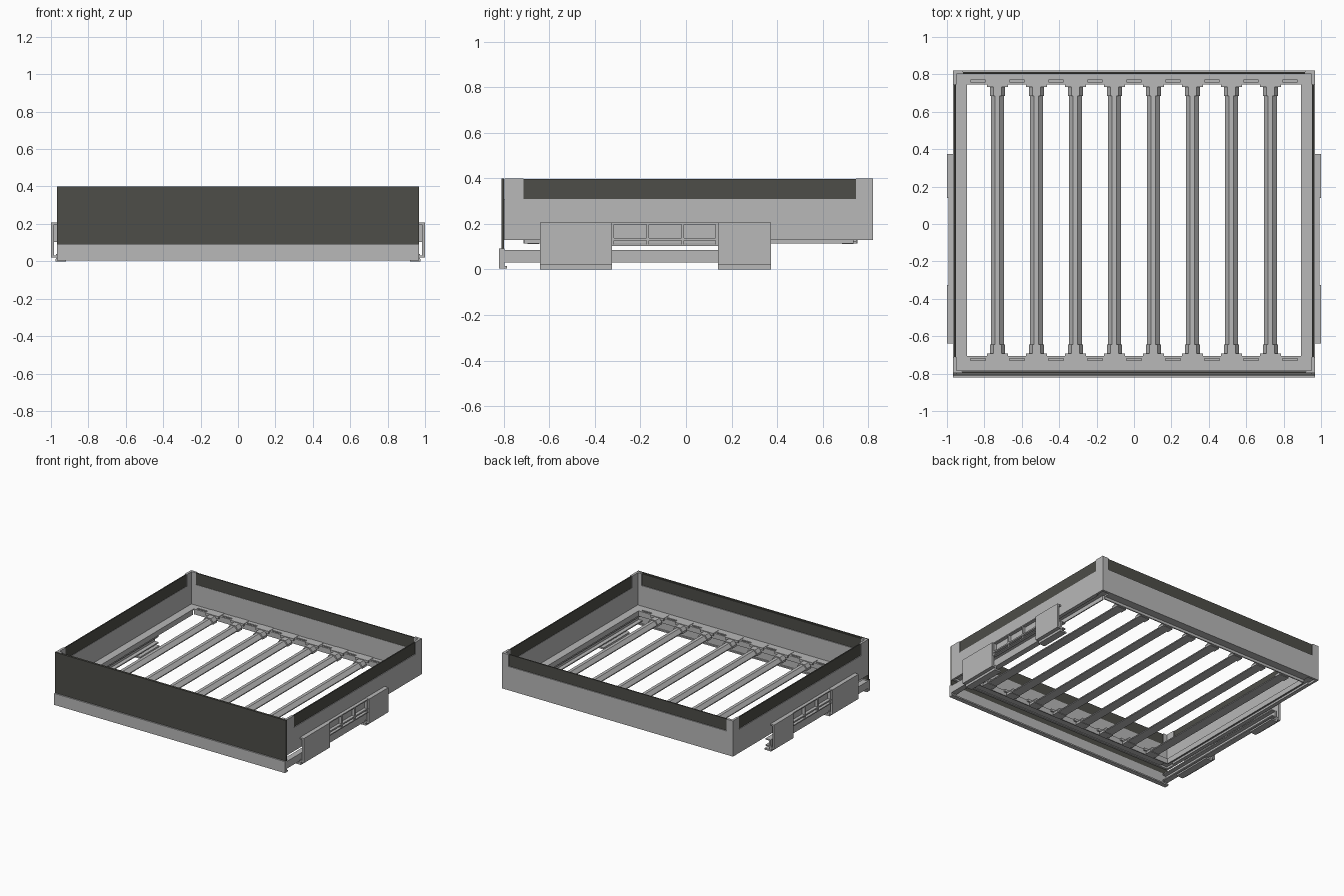
import bpy, bmesh
from mathutils import Vector

cube = bpy.data.objects.get("Cube")
if cube:
    bpy.data.objects.remove(cube, do_unlink=True)


def material(name, rgb):
    m = bpy.data.materials.new(name)
    m.use_nodes = True
    m.diffuse_color = (*rgb, 1)
    m.node_tree.nodes["Principled BSDF"].inputs["Base Color"].default_value = (*rgb, 1)
    return m


GREY = material("light grey", (0.48, 0.48, 0.48))
DARK = material("dark panel", (0.075, 0.075, 0.065))


def finish(name, bm, mat):
    bmesh.ops.recalc_face_normals(bm, faces=bm.faces)
    mesh = bpy.data.meshes.new(name)
    bm.to_mesh(mesh)
    bm.free()
    mesh.materials.append(mat)
    obj = bpy.data.objects.new(name, mesh)
    bpy.context.scene.collection.objects.link(obj)
    return obj


def add_box(bm, x, y, z):
    verts = bmesh.ops.create_cube(bm, size=1)["verts"]
    for v in verts:
        v.co = Vector([(a + b) / 2 + c * (b - a) for (a, b), c in zip((x, y, z), v.co)])


def boxes(name, parts, mat=GREY):
    bm = bmesh.new()
    for part in parts:
        add_box(bm, *part)
    return finish(name, bm, mat)


def extrude_y(name, profile, y0, y1, x=0, mat=GREY, end_scale=1):
    """Prism along y from an (x, z) profile; end_scale widens the far end."""
    bm = bmesh.new()
    a = [bm.verts.new((x + px, y0, pz)) for px, pz in profile]
    b = [bm.verts.new((x + px * end_scale, y1, pz)) for px, pz in profile]
    bm.faces.new(a)
    bm.faces.new(b)
    for i in range(len(a)):
        j = (i + 1) % len(a)
        bm.faces.new((a[i], a[j], b[j], b[i]))
    return finish(name, bm, mat)


def side(s, a, b):
    return tuple(sorted((s * a, s * b)))


LOW, SILL, TOP = 0.13, 0.31, 0.40

# Front: dark fascia over a light plinth, with a low wall behind
boxes("front_fascia", [((-0.968, 0.968), (-0.81, -0.798), (0.09, TOP))], DARK)
boxes("front_plinth", [((-0.968, 0.968), (-0.82, -0.797), (0.005, 0.092)),
                       ((-0.968, 0.968), (-0.82, -0.785), (0.005, 0.015))])
boxes("front_inner_wall", [((-0.95, 0.95), (-0.798, -0.782), (LOW, SILL))])
boxes("front_inner_panel", [((-0.92, 0.92), (-0.796, -0.788), (SILL, TOP - 0.003))], DARK)

# Back wall and its dark upper strip
boxes("back_wall", [((-0.968, 0.968), (0.802, 0.82), (LOW, SILL))])
boxes("back_panel", [((-0.915, 0.915), (0.804, 0.813), (SILL, TOP - 0.002))], DARK)

for s, label in ((1, "left"), (-1, "right")):
    # Side walls, strips and corner posts
    boxes(label + "_wall", [(side(s, 0.952, 0.968), (-0.797, 0.82), (LOW, SILL))])
    boxes(label + "_panel", [(side(s, 0.954, 0.963), (-0.712, 0.745), (SILL, TOP - 0.002))], DARK)
    boxes(label + "_back_post", [(side(s, 0.95, 0.968), (0.745, 0.82), (SILL, TOP)),
                                 (side(s, 0.915, 0.968), (0.802, 0.82), (SILL, TOP))])
    boxes(label + "_front_post", [(side(s, 0.95, 0.968), (-0.797, -0.712), (SILL, TOP)),
                                  (side(s, 0.92, 0.968), (-0.797, -0.782), (SILL, TOP))])

    # Lower runner: a channel open to the inside
    boxes(label + "_runner", [(side(s, 0.955, 0.968), (-0.80, 0.37), (0.03, 0.085)),
                              (side(s, 0.925, 0.968), (-0.80, 0.37), (0.03, 0.038)),
                              (side(s, 0.925, 0.968), (-0.80, 0.37), (0.077, 0.085))])

    # Outer bracket: two plates with feet, joined by an open lattice
    plates = []
    for y in ((-0.64, -0.325), (0.14, 0.373)):
        plates += [(side(s, 0.985, 1.0), y, (0.02, 0.205)),
                   (side(s, 0.968, 1.0), y, (0.197, 0.207)),
                   (side(s, 0.968, 0.998), y, (0.02, 0.03)),
                   (side(s, 0.92, 0.975), y, (0, 0.012)),
                   (side(s, 0.96, 0.972), y, (0.005, 0.04))]
    boxes(label + "_bracket_plates", plates)
    lattice = [(side(s, 0.968, 0.992), (-0.325, 0.14), z)
               for z in ((0.198, 0.206), (0.127, 0.137), (0.102, 0.11))]
    lattice += [(side(s, 0.968, 0.99), (y - 0.005, y + 0.005), (0.102, 0.206))
                for y in (-0.32, -0.168, -0.014, 0.135)]
    boxes(label + "_bracket_lattice", lattice)

    # Side ledge with a downward lip
    boxes(label + "_ledge", [(side(s, 0.892, 0.952), (-0.782, 0.802), (0.145, 0.155)),
                             (side(s, 0.892, 0.90), (-0.71, 0.735), (0.115, 0.15)),
                             (side(s, 0.94, 0.952), (-0.71, 0.735), (0.13, 0.15))])

# End ledges with shallow slots between the slats
PITCH, COUNT = 0.2085, 8
slat_x = [(i - (COUNT - 1) / 2) * PITCH for i in range(COUNT)]
slot_x = [(i - COUNT / 2) * PITCH for i in range(COUNT + 1)]
for label, y, yslot, ylip in (("back", (0.745, 0.803), 0.765, (0.745, 0.753)),
                              ("front", (-0.783, -0.705), -0.725, (-0.713, -0.705))):
    ledge = boxes(label + "_ledge", [((-0.892, 0.892), y, (0.135, 0.155))])
    cutter = boxes(label + "_slot_cutter",
                   [((x - 0.04, x + 0.04), (yslot - 0.006, yslot + 0.006), (0.145, 0.17))
                    for x in slot_x])
    cutter.hide_render = True
    cutter.hide_viewport = True
    cutter.display_type = 'WIRE'
    mod = ledge.modifiers.new("slots", 'BOOLEAN')
    mod.operation = 'DIFFERENCE'
    mod.solver = 'EXACT'
    mod.object = cutter
    boxes(label + "_ledge_lip", [((-0.892, 0.892), ylip, (0.115, 0.136))])

# Slats with bevelled tops, held by flared saddles at both ends
SLAT = [(-0.035, 0.115), (-0.035, 0.122), (-0.014, 0.147),
        (0.010, 0.147), (0.035, 0.122), (0.035, 0.115)]
SADDLE = [(-0.041, 0.112), (-0.041, 0.128), (-0.022, 0.153),
          (0.022, 0.153), (0.041, 0.128), (0.041, 0.112)]
for i, x in enumerate(slat_x, 1):
    extrude_y(f"slat_{i}", SLAT, -0.71, 0.745, x)
    extrude_y(f"slat_back_saddle_{i}", SADDLE, 0.685, 0.735, x)
    extrude_y(f"slat_front_saddle_{i}", SADDLE, -0.645, -0.695, x)
    boxes(f"slat_tabs_{i}", [((x - 0.055, x + 0.055), (0.733, 0.80), (0.14, 0.158)),
                             ((x - 0.055, x + 0.055), (-0.76, -0.693), (0.14, 0.158))])
